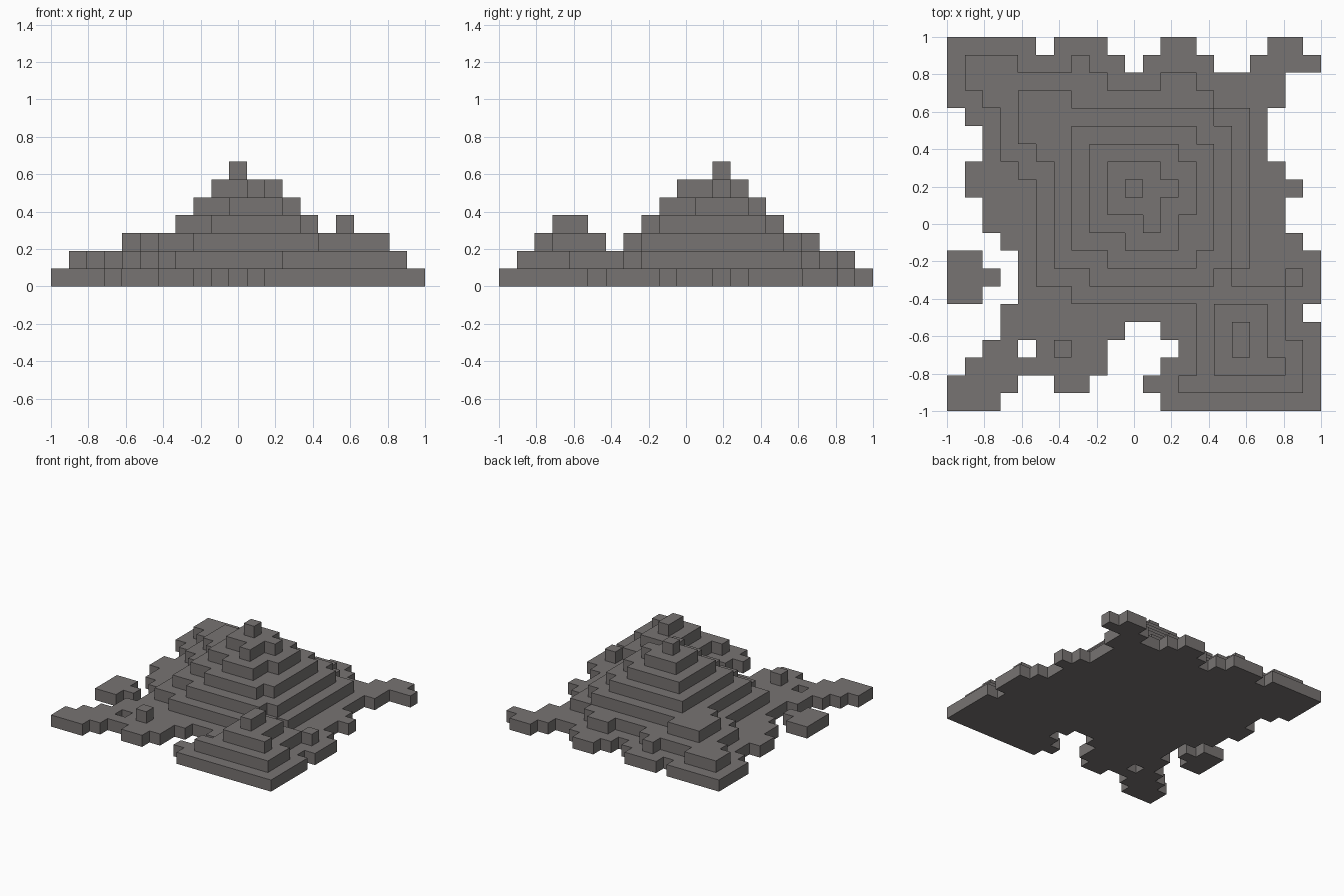
import bpy
import bmesh

cube = bpy.data.objects.get("Cube")
if cube:
    bpy.data.objects.remove(cube, do_unlink=True)

SIZE = 21            # blocks along each side
STEP = 2 / SIZE      # edge of one block
heights = {}         # blocks stacked on each (column, row) cell

stone = bpy.data.materials.new("warm grey stone")
stone.use_nodes = True
colour = (0.185, 0.172, 0.168, 1)
stone.diffuse_color = colour
stone.node_tree.nodes["Principled BSDF"].inputs["Base Color"].default_value = colour


def pile(level, *slabs):
    """Raise slabs to a level: left, right, back and front edge in blocks."""
    for left, right, back, front in slabs:
        for col in range(left, right):
            for row in range(back, front):
                heights[col, row] = level


def build_terrace(name, level):
    """One block-high tier: outer walls, exposed tops, and the ground underside."""
    bm = bmesh.new()

    def quad(corners):
        bm.faces.new([bm.verts.new((x * STEP - 1, 1 - y * STEP, z * STEP))
                      for x, y, z in corners])

    low, top = level - 1, level
    for (col, row), tall in heights.items():
        if tall < level:
            continue
        # Corners run anticlockwise from the front left
        ring = [(col, row + 1), (col + 1, row + 1), (col + 1, row), (col, row)]
        if tall == level:
            quad([(x, y, top) for x, y in ring])
        if level == 1:
            quad([(x, y, low) for x, y in reversed(ring)])
        sides = [(0, 1), (1, 0), (0, -1), (-1, 0)]
        for i, (dx, dy) in enumerate(sides):
            if heights.get((col + dx, row + dy), 0) < level:
                a, b = ring[i], ring[(i + 1) % 4]
                quad([(*a, low), (*b, low), (*b, top), (*a, top)])

    bmesh.ops.remove_doubles(bm, verts=bm.verts, dist=STEP / 100)
    mesh = bpy.data.meshes.new(name)
    bm.to_mesh(mesh)
    bm.free()
    mesh.materials.append(stone)
    bpy.context.collection.objects.link(bpy.data.objects.new(name, mesh))


# Ground: central slab
pile(1, (4, 18, 2, 16))
# Ground: ragged back edge
pile(1, (0, 5, 0, 4), (6, 9, 0, 2), (5, 10, 1, 2), (12, 14, 0, 2),
     (11, 15, 1, 2), (18, 20, 0, 2), (17, 21, 1, 2), (5, 19, 2, 4))
# Ground: ragged edges on the -x and +x sides
pile(1, (1, 4, 4, 5), (2, 4, 5, 11), (1, 2, 7, 9), (3, 4, 11, 12), (3, 10, 15, 17))
pile(1, (18, 19, 7, 11), (19, 20, 8, 9), (18, 20, 11, 12), (18, 21, 12, 15),
     (18, 20, 15, 16))
# Ground: the two front spurs
pile(1, (2, 4, 17, 18), (5, 9, 17, 18), (1, 9, 18, 19), (0, 4, 19, 20),
     (6, 8, 19, 20), (0, 3, 20, 21))
pile(1, (13, 21, 16, 21), (12, 13, 16, 17), (12, 13, 18, 21), (11, 12, 19, 20))
# Ground: detached islet
pile(1, (0, 2, 12, 15), (2, 3, 13, 14))

# Lower terrace: main hill, its back fringe, then the saddle and front hill
pile(2, (5, 17, 4, 13), (3, 5, 4, 7), (4, 5, 7, 8), (5, 16, 13, 14))
pile(2, (2, 15, 3, 4), (1, 9, 2, 3), (1, 4, 1, 2), (7, 8, 1, 2), (12, 14, 2, 3))
pile(2, (7, 19, 14, 15), (14, 19, 15, 17), (14, 20, 17, 19), (13, 20, 19, 20))
# Two lone blocks on the ground
pile(2, (19, 20, 13, 14), (6, 7, 17, 18))

# Hill terrace: main hill, then front hill
pile(3, (6, 16, 5, 13), (4, 7, 3, 5), (7, 15, 4, 5), (4, 6, 5, 6),
     (5, 6, 6, 7), (8, 15, 13, 14))
pile(3, (15, 18, 15, 19), (18, 19, 18, 19))

# Upper steps of the main hill, with the peak of the front hill
pile(4, (7, 14, 5, 12), (14, 15, 6, 12), (9, 14, 12, 13), (16, 17, 16, 18))
pile(5, (8, 13, 6, 11), (13, 14, 7, 10), (10, 13, 11, 12))
pile(6, (9, 12, 7, 10), (12, 13, 8, 9), (11, 12, 10, 11))
pile(7, (10, 11, 8, 9))

# Stack the terraces from the ground to the summit
for level, name in enumerate(["ground_terrace", "lower_terrace", "hill_terrace",
                              "middle_terrace", "upper_terrace", "summit_terrace",
                              "summit_block"], start=1):
    build_terrace(name, level)
